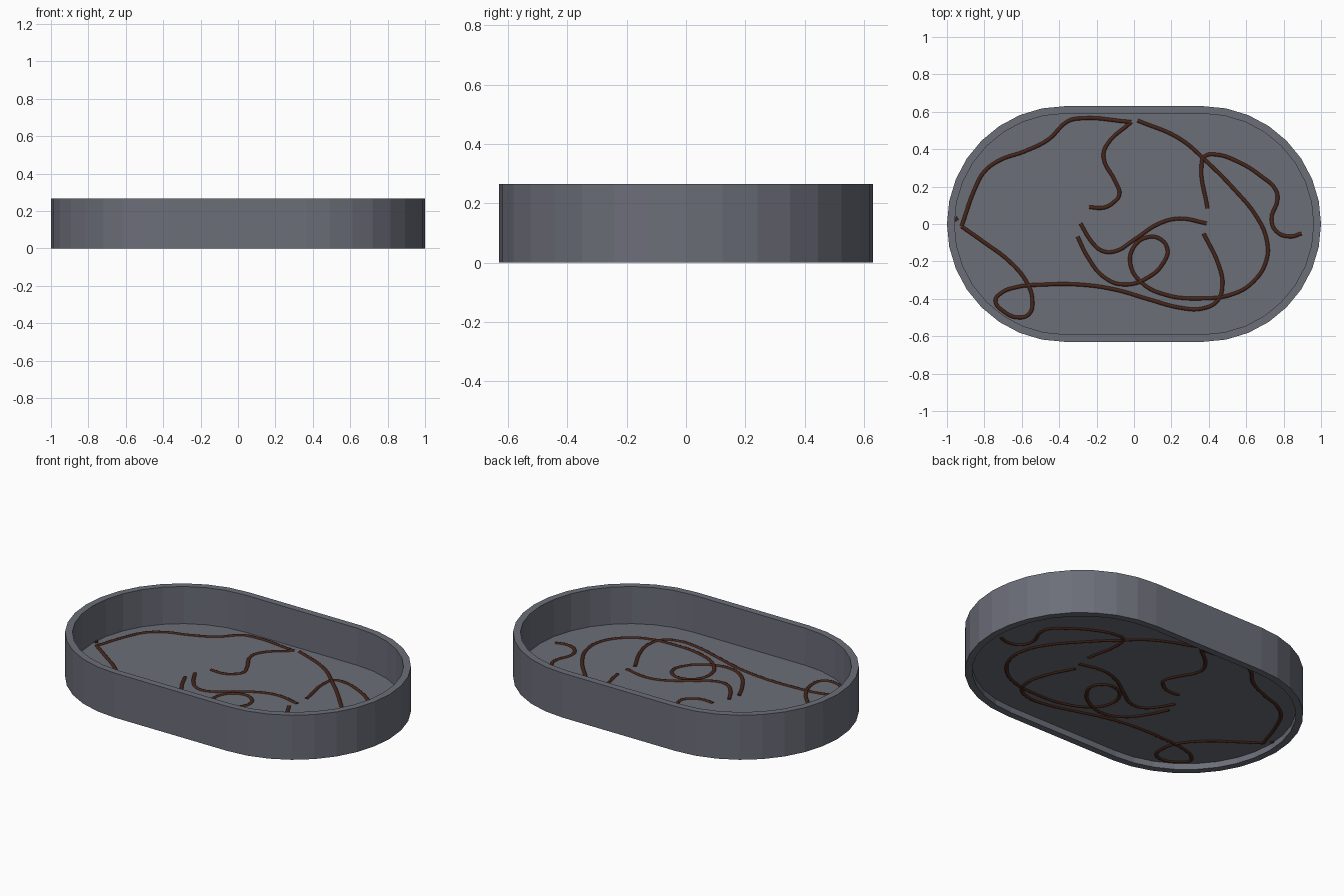
import bpy, bmesh, math

if "Cube" in bpy.data.objects:
    bpy.data.objects.remove(bpy.data.objects["Cube"])

HALF_STRAIGHT, R, H = 0.37, 0.63, 0.265
WALL, FLOOR_Z, FLOOR_T = 0.04, 0.04, 0.008


def material(name, rgb):
    m = bpy.data.materials.new(name)
    m.diffuse_color = (*rgb, 1)
    m.use_nodes = True
    m.node_tree.nodes["Principled BSDF"].inputs["Base Color"].default_value = m.diffuse_color
    return m


grey = material("slate grey", (0.150, 0.156, 0.190))
brown = material("dark brown", (0.062, 0.019, 0.010))


def stadium(r, z, n=16):
    pts = []
    for side in (1, -1):
        for i in range(n + 1):
            a = math.pi * i / n - math.pi / 2
            pts.append((side * (HALF_STRAIGHT + r * math.cos(a)), side * r * math.sin(a), z))
    return pts


def finish(name, bm, mat):
    bmesh.ops.recalc_face_normals(bm, faces=bm.faces)
    me = bpy.data.meshes.new(name)
    bm.to_mesh(me)
    bm.free()
    me.materials.append(mat)
    ob = bpy.data.objects.new(name, me)
    bpy.context.collection.objects.link(ob)
    return ob


# Wall: a rectangular section swept round the oval
bm = bmesh.new()
rings = [[bm.verts.new(p) for p in stadium(r, z)]
         for r, z in ((R, 0), (R, H), (R - WALL, H), (R - WALL, 0))]
count = len(rings[0])
for k in range(4):
    a, b = rings[k], rings[(k + 1) % 4]
    for i in range(count):
        j = (i + 1) % count
        bm.faces.new((a[i], a[j], b[j], b[i]))
finish("tray_wall", bm, grey)

# Floor: thin plate raised a little above the bottom edge
bm = bmesh.new()
base = bm.faces.new([bm.verts.new(p) for p in stadium(R - WALL + 0.005, FLOOR_Z - FLOOR_T / 2)])
ext = bmesh.ops.extrude_face_region(bm, geom=[base])
bmesh.ops.translate(bm, vec=(0, 0, FLOOR_T),
                    verts=[v for v in ext["geom"] if isinstance(v, bmesh.types.BMVert)])
finish("tray_floor", bm, grey)


# Winding cords lying through the floor, showing on both sides
def cord(name, pts):
    cu = bpy.data.curves.new(name, "CURVE")
    cu.dimensions = "3D"
    cu.bevel_depth = 0.0115
    cu.bevel_resolution = 2
    cu.resolution_u = 5
    cu.use_fill_caps = True
    sp = cu.splines.new("BEZIER")
    sp.bezier_points.add(len(pts) - 1)
    for bp, (x, y) in zip(sp.bezier_points, pts):
        bp.co = (x, y, FLOOR_Z)
        bp.handle_left_type = bp.handle_right_type = "AUTO"
    cu.materials.append(brown)
    ob = bpy.data.objects.new(name, cu)
    bpy.context.collection.objects.link(ob)
    bpy.ops.object.select_all(action="DESELECT")
    ob.select_set(True)
    bpy.context.view_layer.objects.active = ob
    bpy.ops.object.convert(target="MESH")
    bpy.ops.object.shade_smooth_by_angle(angle=math.radians(50))


cord("cord_hook", [(-.24, .09), (-.16, .088), (-.11, .115), (-.078, .158), (-.10, .227),
                   (-.163, .356), (-.147, .42), (-.015, .545)])
cord("cord_upper_left", [(-.015, .545), (-.297, .564), (-.356, .548), (-.457, .452),
                         (-.586, .388), (-.72, .34), (-.80, .28), (-.848, .195), (-.922, -.013)])
cord("cord_lower_left", [(-.922, -.013), (-.80, -.099), (-.666, -.20), (-.57, -.318), (-.543, -.414),
                         (-.559, -.479), (-.612, -.50), (-.703, -.463), (-.741, -.409), (-.714, -.372),
                         (-.639, -.34), (-.479, -.324), (-.291, -.324), (-.104, -.35), (.083, -.404),
                         (.243, -.447), (.366, -.452), (.447, -.409), (.473, -.324), (.452, -.217),
                         (.372, -.051)])
cord("cord_spiral", [(.019, .553), (.243, .457), (.388, .334), (.537, .184), (.655, .04),
                     (.709, -.083), (.709, -.19), (.644, -.302), (.537, -.372), (.35, -.398),
                     (.163, -.377), (.04, -.313), (-.019, -.217), (-.003, -.126), (.067, -.072),
                     (.136, -.078), (.179, -.136), (.158, -.206), (.083, -.281), (-.051, -.324),
                     (-.158, -.286), (-.249, -.174), (-.302, -.067)])
cord("cord_middle", [(-.286, .003), (-.227, -.094), (-.174, -.142), (-.104, -.147),
                     (.003, -.083), (.136, .003), (.243, .029), (.388, .003)])
cord("cord_right", [(.393, .083), (.361, .318), (.377, .361), (.43, .372), (.564, .329),
                    (.682, .254), (.757, .184), (.767, .131), (.735, .024), (.762, -.04),
                    (.832, -.067), (.896, -.051)])
cord("cord_stub", [(-.957, .035), (-.945, .018)])
